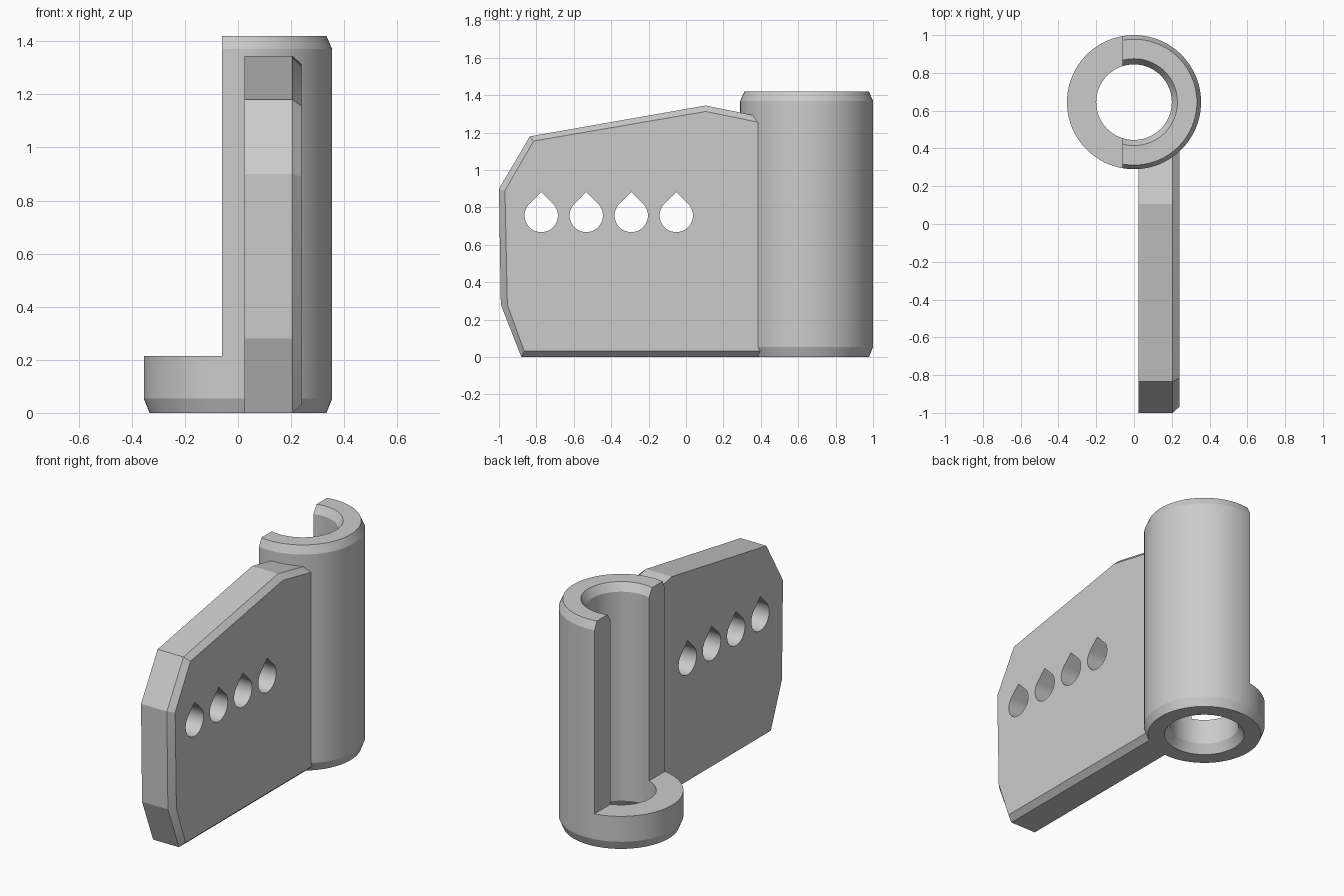
import bpy, bmesh, math
from mathutils import Matrix, Vector

if "Cube" in bpy.data.objects:
    bpy.data.objects.remove(bpy.data.objects["Cube"], do_unlink=True)

# One grey for the whole part
grey = bpy.data.materials.new("grey plastic")
grey.use_nodes = True
COLOUR = (0.6, 0.6, 0.6, 1)
grey.diffuse_color = COLOUR
grey.node_tree.nodes["Principled BSDF"].inputs["Base Color"].default_value = COLOUR

BARREL_Y, HEIGHT, OUTER, BORE = 0.645, 1.42, 0.355, 0.2


def make_object(name, bm):
    bmesh.ops.recalc_face_normals(bm, faces=bm.faces)
    mesh = bpy.data.meshes.new(name)
    bm.to_mesh(mesh)
    bm.free()
    mesh.materials.append(grey)
    obj = bpy.data.objects.new(name, mesh)
    bpy.context.collection.objects.link(obj)
    return obj


def loft(bm, rings, closed=False):
    """Join rings of points; cap the ends, or close the last ring to the first."""
    loops = [[bm.verts.new(p) for p in ring] for ring in rings]
    pairs = list(zip(loops, loops[1:]))
    if closed:
        pairs.append((loops[-1], loops[0]))
    else:
        bm.faces.new(loops[0])
        bm.faces.new(loops[-1])
    for a, b in pairs:
        for i in range(len(a)):
            j = (i + 1) % len(a)
            bm.faces.new((a[i], a[j], b[j], b[i]))


def cut(obj, bm, name):
    """Subtract a helper solid and apply the result."""
    cutter = make_object(name, bm)
    mod = obj.modifiers.new("cut", 'BOOLEAN')
    mod.operation, mod.solver, mod.object = 'DIFFERENCE', 'EXACT', cutter
    bpy.ops.object.select_all(action='DESELECT')
    bpy.context.view_layer.objects.active = obj
    obj.select_set(True)
    bpy.ops.object.modifier_apply(modifier=mod.name)
    bpy.data.objects.remove(cutter, do_unlink=True)
    bpy.ops.object.shade_smooth_by_angle(angle=math.radians(20))


# Hinge barrel: turned profile with chamfered rims
profile = [(0.333, 0), (OUTER, 0.055), (OUTER, HEIGHT - 0.05), (0.333, HEIGHT),
           (0.23, HEIGHT), (BORE, HEIGHT - 0.05), (BORE, 0.055), (0.235, 0)]
SIDES = 96
bm = bmesh.new()
loft(bm, [[(r * math.cos(math.tau * i / SIDES), BARREL_Y + r * math.sin(math.tau * i / SIDES), z)
           for i in range(SIDES)] for r, z in profile], closed=True)
barrel = make_object("hinge_barrel", bm)

# Open side of the barrel above the low ring
bm = bmesh.new()
bmesh.ops.create_cube(bm, size=2, matrix=Matrix.Translation((-1.06, BARREL_Y, 1.215)))
cut(barrel, bm, "barrel_opening")

# Leaf plate: outline with a chamfered outer face
outline = [(-0.88, 0), (-0.99, 0.28), (-1, 0.9), (-0.835, 1.18), (0.105, 1.345), (0.4, 1.285)]
inset = [(-0.865, 0.032), (-0.955, 0.28), (-0.968, 0.89), (-0.815, 1.155), (0.105, 1.313), (0.4, 1.253)]
outline.append((0.4, 0))
inset.append((0.4, 0.032))
bm = bmesh.new()
loft(bm, [[(x, y, z) for y, z in pts]
          for x, pts in ((0.025, outline), (0.205, outline), (0.24, inset))])
leaf = make_object("hinge_leaf", bm)

# Row of teardrop holes through the leaf
bm = bmesh.new()
radius, steps = 0.089, 36
for k in range(4):
    centre = Vector((0, -0.774 + 0.2407 * k, 0.757))
    drop = [Vector((0, 0, radius * math.sqrt(2)))]
    for i in range(steps + 1):
        a = math.radians(135 + 270 * i / steps)
        drop.append(Vector((0, radius * math.cos(a), radius * math.sin(a))))
    loft(bm, [[centre + p + Vector((x, 0, 0)) for p in drop] for x in (-0.2, 0.5)])
cut(leaf, bm, "screw_holes")
